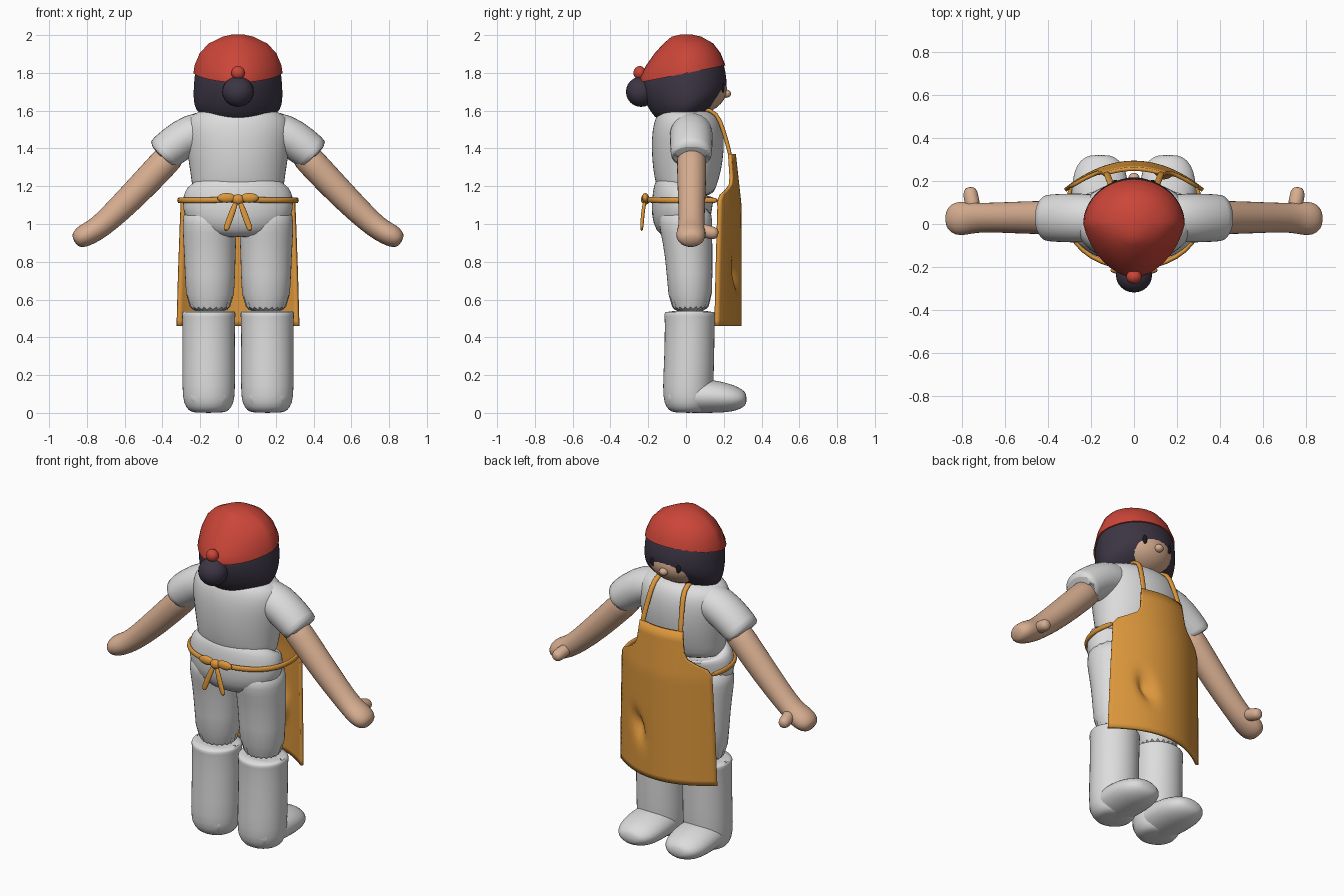
import bpy, bmesh, math
from mathutils import Vector

if "Cube" in bpy.data.objects:
    bpy.data.objects.remove(bpy.data.objects["Cube"])


def material(name, rgb):
    m = bpy.data.materials.new(name)
    m.diffuse_color = (*rgb, 1)
    m.use_nodes = True
    m.node_tree.nodes["Principled BSDF"].inputs["Base Color"].default_value = m.diffuse_color
    return m


WHITE = material("white_cloth", (0.72, 0.72, 0.72))
RED = material("red_scarf", (0.6, 0.06, 0.04))
HAIR = material("dark_hair", (0.045, 0.036, 0.058))
SKIN = material("skin", (0.68, 0.42, 0.28))
APRON = material("orange_cloth", (0.72, 0.31, 0.045))
BLACK = material("eye_black", (0.012, 0.012, 0.016))


def finish(name, mat, bm, mirror=False, subsurf=1):
    bmesh.ops.recalc_face_normals(bm, faces=bm.faces)
    me = bpy.data.meshes.new(name)
    bm.to_mesh(me)
    bm.free()
    me.materials.append(mat)
    ob = bpy.data.objects.new(name, me)
    bpy.context.collection.objects.link(ob)
    bpy.ops.object.select_all(action='DESELECT')
    ob.select_set(True)
    bpy.context.view_layer.objects.active = ob
    bpy.ops.object.shade_smooth_by_angle(angle=math.radians(70))
    if mirror:
        ob.modifiers.new("mirror", 'MIRROR')
    if subsurf:
        s = ob.modifiers.new("smooth", 'SUBSURF')
        s.levels = s.render_levels = subsurf
    return ob


def skin_rings(bm, rings):
    n = len(rings[0])
    for a, b in zip(rings, rings[1:]):
        for i in range(n):
            bm.faces.new((a[i], a[(i + 1) % n], b[(i + 1) % n], b[i]))
    bm.faces.new(rings[0])
    bm.faces.new(rings[-1])


def tube(name, mat, pts, ref=(1, 0, 0), n=16, mirror=False, subsurf=1):
    """Sections (x, y, z, radius along ref, radius across) along a path."""
    bm = bmesh.new()
    rings = []
    for i, p in enumerate(pts):
        t = Vector(pts[min(i + 1, len(pts) - 1)][:3]) - Vector(pts[max(i - 1, 0)][:3])
        t.normalize()
        u = Vector(ref)
        u = (u - t * u.dot(t)).normalized()
        v = t.cross(u)
        rings.append([bm.verts.new(Vector(p[:3]) + u * p[3] * math.cos(k * math.tau / n)
                                   + v * p[4] * math.sin(k * math.tau / n)) for k in range(n)])
    skin_rings(bm, rings)
    return finish(name, mat, bm, mirror, subsurf)


def ball(name, mat, c, r, mirror=False, seg=24):
    bm = bmesh.new()
    bmesh.ops.create_uvsphere(bm, u_segments=seg, v_segments=seg // 2, radius=1)
    for v in bm.verts:
        v.co = Vector([c[i] + v.co[i] * r[i] for i in range(3)])
    return finish(name, mat, bm, mirror, 0)


# Head shell: height, half width, front y, back y
HEAD = [(2.003, .025, .025, -.025), (1.99, .08, .08, -.075), (1.955, .15, .14, -.115),
        (1.905, .197, .178, -.16), (1.84, .224, .203, -.205), (1.77, .234, .217, -.24),
        (1.70, .238, .215, -.235), (1.63, .238, .19, -.205), (1.58, .225, .16, -.17),
        (1.545, .195, .12, -.135), (1.532, .13, .08, -.09)]


def head_shell(grow):
    bm = bmesh.new()
    rings, n = [], 32
    for z, rx, yf, yb in HEAD:
        ring = []
        for k in range(n):
            c, s = math.cos(k * math.tau / n), math.sin(k * math.tau / n)
            y = s * (yf if s > 0 else -yb)
            x = rx * c * (1 + .22 * min(s, 0))       # egg shape towards the bun
            lift = max(0, min(1, (1.72 - z) / .15)) * .22 * (y + .12)
            ring.append(bm.verts.new((x * (1 + grow), y * (1 + grow), z + lift + grow * .05)))
        rings.append(ring)
    skin_rings(bm, rings)
    return bm


# Hair with an arched face opening
hair = finish("hair", HAIR, head_shell(0))
bm = bmesh.new()
bmesh.ops.create_cone(bm, cap_ends=True, segments=40, radius1=1, radius2=1, depth=1)
for v in bm.verts:
    x, y, z = v.co
    v.co = (x * .165, .26 + z * .44, 1.625 + y * .16)
cutter = finish("face_cutter", HAIR, bm, subsurf=0)
cutter.hide_render = True
cut = hair.modifiers.new("face_opening", 'BOOLEAN')
cut.operation, cut.object, cut.solver = 'DIFFERENCE', cutter, 'EXACT'
bpy.context.view_layer.objects.active = hair
for m in [m.name for m in hair.modifiers]:
    bpy.ops.object.modifier_apply(modifier=m)
bpy.data.objects.remove(cutter)

# Head scarf: upper part of the shell above a tilted plane
bm = head_shell(.025)
bmesh.ops.subdivide_edges(bm, edges=bm.edges[:], cuts=1, smooth=.6, use_grid_fill=True)
bmesh.ops.bisect_plane(bm, geom=bm.verts[:] + bm.edges[:] + bm.faces[:],
                       plane_co=(0, -.24, 1.75), plane_no=(0, -.2, 1), clear_inner=True)
bmesh.ops.holes_fill(bm, edges=[e for e in bm.edges if e.is_boundary])
finish("head_scarf", RED, bm, subsurf=0)
ball("scarf_knot", RED, (0, -.245, 1.80), (.036, .033, .036))
ball("hair_bun", HAIR, (0, -.238, 1.70), (.084, .08, .08))

# Face
ball("face", SKIN, (0, .02, 1.715), (.2, .197, .142), seg=32)
ball("nose", SKIN, (0, .212, 1.69), (.026, .026, .022))
ball("eye", BLACK, (.085, .196, 1.722), (.016, .008, .027), mirror=True, seg=16)
tube("neck", SKIN, [(0, .02, 1.5, .1, .1), (0, .02, 1.62, .1, .1)], subsurf=0)

# Shirt
tube("shirt", WHITE, [(0, .0, 1.14, .235, .14), (0, .0, 1.2, .245, .16), (0, .005, 1.28, .255, .182),
     (0, .01, 1.4, .275, .195), (0, .01, 1.5, .285, .19), (0, .01, 1.56, .27, .172),
     (0, .015, 1.595, .22, .148), (0, .015, 1.607, .14, .11)], n=24)
tube("sleeve", WHITE, [(.10, .028, 1.5, .10, .09), (.2, .028, 1.495, .115, .108),
     (.29, .028, 1.455, .117, .108), (.395, .028, 1.372, .112, .1),
     (.408, .028, 1.36, .108, .096), (.405, .028, 1.362, .08, .075)],
     ref=(0, 1, 0), mirror=True)

# Arms and hands
tube("arm", SKIN, [(.32, .03, 1.40, .08, .08), (.40, .03, 1.315, .08, .08), (.56, .03, 1.145, .075, .076),
     (.70, .03, 1.01, .068, .066), (.76, .028, .965, .075, .062), (.81, .025, .94, .082, .062),
     (.845, .025, .92, .07, .052), (.868, .025, .908, .04, .03)], ref=(0, 1, 0), mirror=True)
tube("thumb", SKIN, [(.74, .06, .975, .035, .035), (.755, .11, .96, .036, .036),
     (.76, .15, .95, .036, .036), (.762, .172, .947, .02, .02)], n=12, mirror=True)

# Trousers
tube("trouser_seat", WHITE, [(0, -.02, .93, .15, .09), (0, -.024, .97, .235, .138),
     (0, -.025, 1.04, .29, .16), (0, -.02, 1.12, .297, .162), (0, -.01, 1.175, .285, .165),
     (0, -.005, 1.2, .26, .158), (0, 0, 1.2, .2, .12)], n=24)
tube("trouser_leg", WHITE, [(.15, -.005, 1.1, .14, .14), (.15, -.002, 1.0, .146, .145),
     (.15, .008, .92, .142, .133), (.148, .02, .75, .134, .122), (.148, .025, .5, .13, .117)],
     n=20, mirror=True)

# Boots
tube("boot_shaft", WHITE, [(.155, .02, .535, .118, .11), (.155, .02, .543, .138, .132),
     (.155, .02, .525, .146, .139), (.155, .02, .5, .14, .133), (.155, .018, .3, .141, .134),
     (.155, .01, .12, .142, .136), (.155, .01, .05, .135, .128), (.155, .01, .012, .108, .102),
     (.155, .01, 0, .08, .07)], n=20, mirror=True)
tube("boot_foot", WHITE, [(.155, -.11, .085, .07, .05), (.155, -.07, .085, .12, .085),
     (.155, .08, .09, .135, .092), (.157, .17, .085, .135, .086), (.158, .25, .076, .122, .072),
     (.158, .30, .074, .09, .05), (.158, .322, .075, .045, .025)], n=20, mirror=True)

# Apron: curved sheet with a bib and a dented pocket
OUT = [(.46, .32), (.75, .312), (1.0, .303), (1.12, .298), (1.155, .275), (1.18, .225),
       (1.21, .175), (1.25, .155), (1.37, .14)]
heights = [.46 + .03 * i for i in range(23)] + [1.14, 1.155, 1.168, 1.18, 1.195, 1.21, 1.23, 1.25, 1.31, 1.37]


def half_width(z):
    for (z0, w0), (z1, w1) in zip(OUT, OUT[1:]):
        if z <= z1 + 1e-6:
            return w0 + (w1 - w0) * (z - z0) / (z1 - z0)
    return OUT[-1][1]


bm = bmesh.new()
rows, cols = [], 32
for z in heights:
    row = []
    for k in range(cols + 1):
        x = half_width(z) * (2 * k / cols - 1)
        y = .285 - 1.25 * x * x - .03 * max(0, (z - 1.1) / .27)
        slant = .13 + .25 * (z - .74)
        y -= .05 * math.exp(-((x - slant) / .04) ** 2 - ((z - .74) / .075) ** 2)
        row.append(bm.verts.new((x, y, z)))
    rows.append(row)
for a, b in zip(rows, rows[1:]):
    for k in range(cols):
        bm.faces.new((a[k], a[k + 1], b[k + 1], b[k]))
apron = finish("apron", APRON, bm, subsurf=0)
thick = apron.modifiers.new("thickness", 'SOLIDIFY')
thick.thickness, thick.offset = .018, 0

# Apron straps, waist tie and bow
tube("neck_strap", APRON, [(.128, .235, 1.345, .016, .01), (.125, .232, 1.38, .016, .011),
     (.112, .197, 1.5, .016, .012), (.1, .165, 1.59, .016, .012), (.1, .09, 1.615, .016, .012),
     (.09, -.06, 1.615, .016, .012)], n=10, mirror=True)
tube("waist_tie", APRON, [(.29, .175, 1.125, .016, .012), (.312, .1, 1.125, .016, .012),
     (.312, 0, 1.125, .016, .012), (.275, -.09, 1.125, .016, .012), (.2, -.155, 1.125, .016, .012),
     (.1, -.195, 1.128, .016, .012), (0, -.208, 1.13, .016, .012)], ref=(0, 0, 1), n=10, mirror=True)
ball("bow_knot", APRON, (0, -.215, 1.13), (.032, .024, .028), seg=16)
ball("bow_loop", APRON, (.06, -.215, 1.138), (.05, .018, .026), mirror=True, seg=16)
tube("bow_tail", APRON, [(.005, -.215, 1.13, .012, .01), (.028, -.228, 1.07, .017, .01),
     (.05, -.232, 1.01, .018, .01), (.068, -.235, .96, .016, .008)], n=10, mirror=True)
